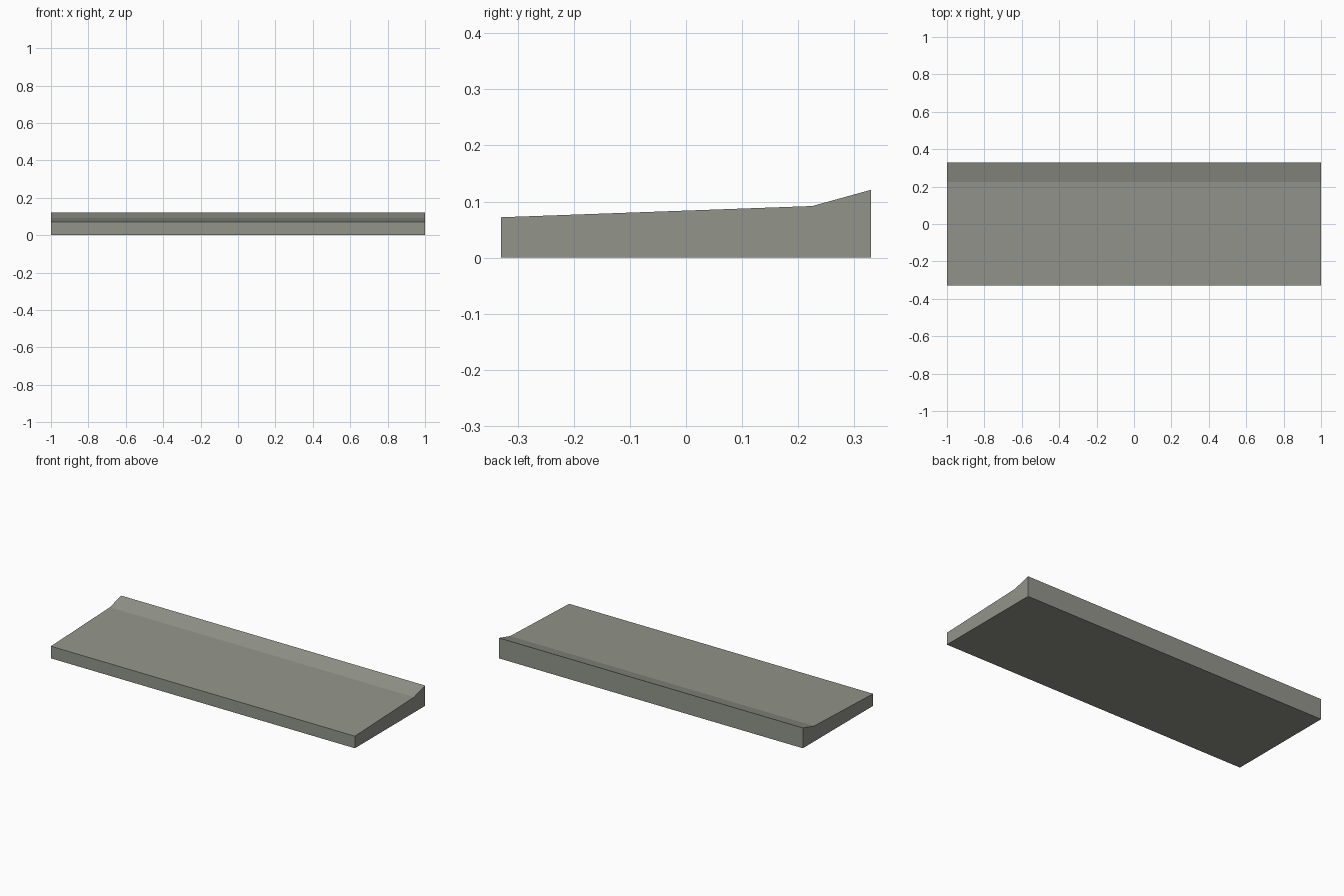
import bpy
import bmesh

if "Cube" in bpy.data.objects:
    bpy.data.objects.remove(bpy.data.objects["Cube"])

# Single flat stone-grey colour
stone = bpy.data.materials.new("stone_grey")
stone.diffuse_color = (0.29, 0.30, 0.26, 1.0)
stone.use_nodes = True
stone.node_tree.nodes["Principled BSDF"].inputs["Base Color"].default_value = stone.diffuse_color

# Side profile (y, z): gently sloping slab with a steeper raised lip at the back
profile = [(-0.33, 0.0), (0.33, 0.0), (0.33, 0.121), (0.225, 0.092), (-0.33, 0.072)]

# Extrude the profile along the full length
bm = bmesh.new()
end = bm.faces.new([bm.verts.new((-1.0, y, z)) for y, z in profile])
result = bmesh.ops.extrude_face_region(bm, geom=[end], use_keep_orig=True)
moved = [v for v in result["geom"] if isinstance(v, bmesh.types.BMVert)]
bmesh.ops.translate(bm, verts=moved, vec=(2.0, 0.0, 0.0))
bmesh.ops.recalc_face_normals(bm, faces=bm.faces)

mesh = bpy.data.meshes.new("sloped_slab")
bm.to_mesh(mesh)
bm.free()
mesh.materials.append(stone)
slab = bpy.data.objects.new("sloped_slab", mesh)
bpy.context.collection.objects.link(slab)
